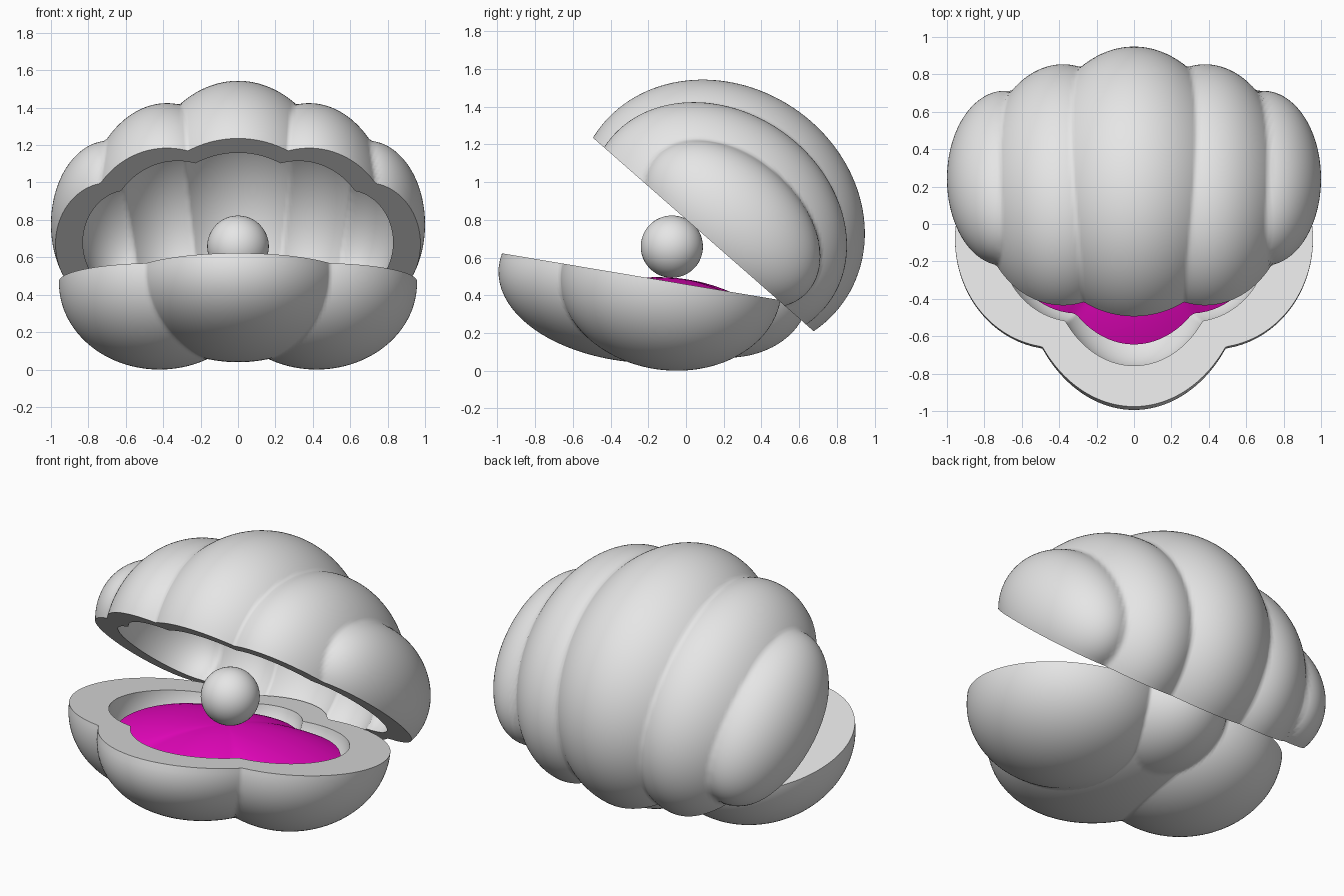
import bpy, bmesh, math
from mathutils import Vector

if "Cube" in bpy.data.objects:
    bpy.data.objects.remove(bpy.data.objects["Cube"])


def material(name, rgb):
    m = bpy.data.materials.new(name)
    m.diffuse_color = (*rgb, 1)
    m.use_nodes = True
    m.node_tree.nodes["Principled BSDF"].inputs["Base Color"].default_value = m.diffuse_color
    return m


GREY = material("shell grey", (0.79, 0.79, 0.79))
PINK = material("flesh magenta", (0.93, 0.002, 0.60))


def mirrored(lobes):
    return lobes + [(-l[0],) + l[1:] for l in lobes if l[0] > 0]


def reach(lobes, v):
    """Farthest distance along local direction v to the union of tilted ellipsoid lobes."""
    best = 0.05
    for cx, cd, cn, rx, rd, rn, tilt in lobes:
        co, si = math.cos(math.radians(tilt)), math.sin(math.radians(tilt))

        def unit(x, d, n):
            return Vector((x / rx, (d * co + n * si) / rd, (n * co - d * si) / rn))
        p, q = unit(-cx, -cd, -cn), unit(*v)
        a, b, c = q.dot(q), p.dot(q), p.dot(p) - 1
        disc = b * b - a * c
        if disc >= 0:
            best = max(best, (-b + math.sqrt(disc)) / a)
    return best


def finish(bm, name, mat, angle=60):
    bmesh.ops.remove_doubles(bm, verts=bm.verts, dist=1e-5)
    bmesh.ops.recalc_face_normals(bm, faces=bm.faces)
    me = bpy.data.meshes.new(name)
    bm.to_mesh(me)
    bm.free()
    me.materials.append(mat)
    ob = bpy.data.objects.new(name, me)
    bpy.context.collection.objects.link(ob)
    bpy.ops.object.select_all(action='DESELECT')
    ob.select_set(True)
    bpy.context.view_layer.objects.active = ob
    bpy.ops.object.shade_smooth_by_angle(angle=math.radians(angle))
    return ob


def shell(name, origin, d, n, lobes, inner, nt=150, nphi=72):
    """Thick half shell: scalloped outside, cavity inside, flat rim on the opening plane."""
    X = Vector((1, 0, 0))
    bm = bmesh.new()
    layers = [[], []]
    for i in range(nphi + 1):
        phi = math.pi * i / nphi
        rows = [[], []]
        for j in range(nt + 1):
            t = math.pi * j / nt
            v = (math.cos(t), math.sin(t) * math.cos(phi), math.sin(t) * math.sin(phi))
            r = reach(lobes, v)
            w = X * v[0] + d * v[1] + n * v[2]
            for k, s in enumerate((1, inner)):
                rows[k].append(bm.verts.new(origin + w * r * s))
        for k in (0, 1):
            layers[k].append(rows[k])

    def strip(a, b):
        for j in range(nt):
            bm.faces.new((a[j], a[j + 1], b[j + 1], b[j]))

    for g in layers:
        for a, b in zip(g, g[1:]):
            strip(a, b)
    for i in (0, nphi):
        strip(layers[0][i], layers[1][i])
    return finish(bm, name, GREY)


# upper shell: five lobes, tilted open
up_lobes = mirrored([
    (0.00, 0.008, 0.131, 0.553, 0.795, 0.695, 8),
    (0.38, 0.020, 0.100, 0.45, 0.725, 0.59, 6),
    (0.69, 0.080, 0.140, 0.31, 0.54, 0.36, 0)])
shell("upper_shell", Vector((0, 0.09, 0.724)), Vector((0, 0.752, -0.659)),
      Vector((0, 0.659, 0.752)), up_lobes, 0.85)

# lower shell: front lobe, two side lobes, small hinge lobe, thick rim
low_o = Vector((0, -0.1, 0.475))
low_d = Vector((0, 0.986, -0.166))
low_n = Vector((0, -0.166, -0.986))
low_lobes = mirrored([
    (0.00, -0.103, -0.008, 0.605, 0.795, 0.46, -7),
    (0.42, 0.02, 0.01, 0.537, 0.59, 0.46, -3),
    (0.00, 0.305, 0.005, 0.35, 0.45, 0.35, -5)])
shell("lower_shell", low_o, low_d, low_n, low_lobes, 0.75)

# flesh: domed pad that follows the scalloped outline
bm = bmesh.new()
rings, sides = 14, 120
grid = []
for k in range(rings + 1):
    f = k / rings
    row = []
    for j in range(sides):
        a = 2 * math.pi * j / sides
        v = (math.cos(a), math.sin(a), 0)
        r = reach(low_lobes[:1] + low_lobes[1:2] + low_lobes[3:], v)
        r *= (0.70 - 0.11 * max(0, -v[1]) ** 2) * f
        h = 0.02 + 0.12 * v[1] * r - 0.12 * f * f
        row.append(bm.verts.new(low_o + Vector((1, 0, 0)) * v[0] * r + low_d * v[1] * r
                                - low_n * h))
    grid.append(row)
for a, b in zip(grid, grid[1:]):
    for j in range(sides):
        m = (j + 1) % sides
        bm.faces.new((a[j], b[j], b[m], a[m]))
finish(bm, "flesh", PINK)

# pearl
bm = bmesh.new()
bmesh.ops.create_uvsphere(bm, u_segments=48, v_segments=24, radius=0.165)
bmesh.ops.translate(bm, verts=bm.verts, vec=(0, -0.075, 0.658))
finish(bm, "pearl", GREY)
